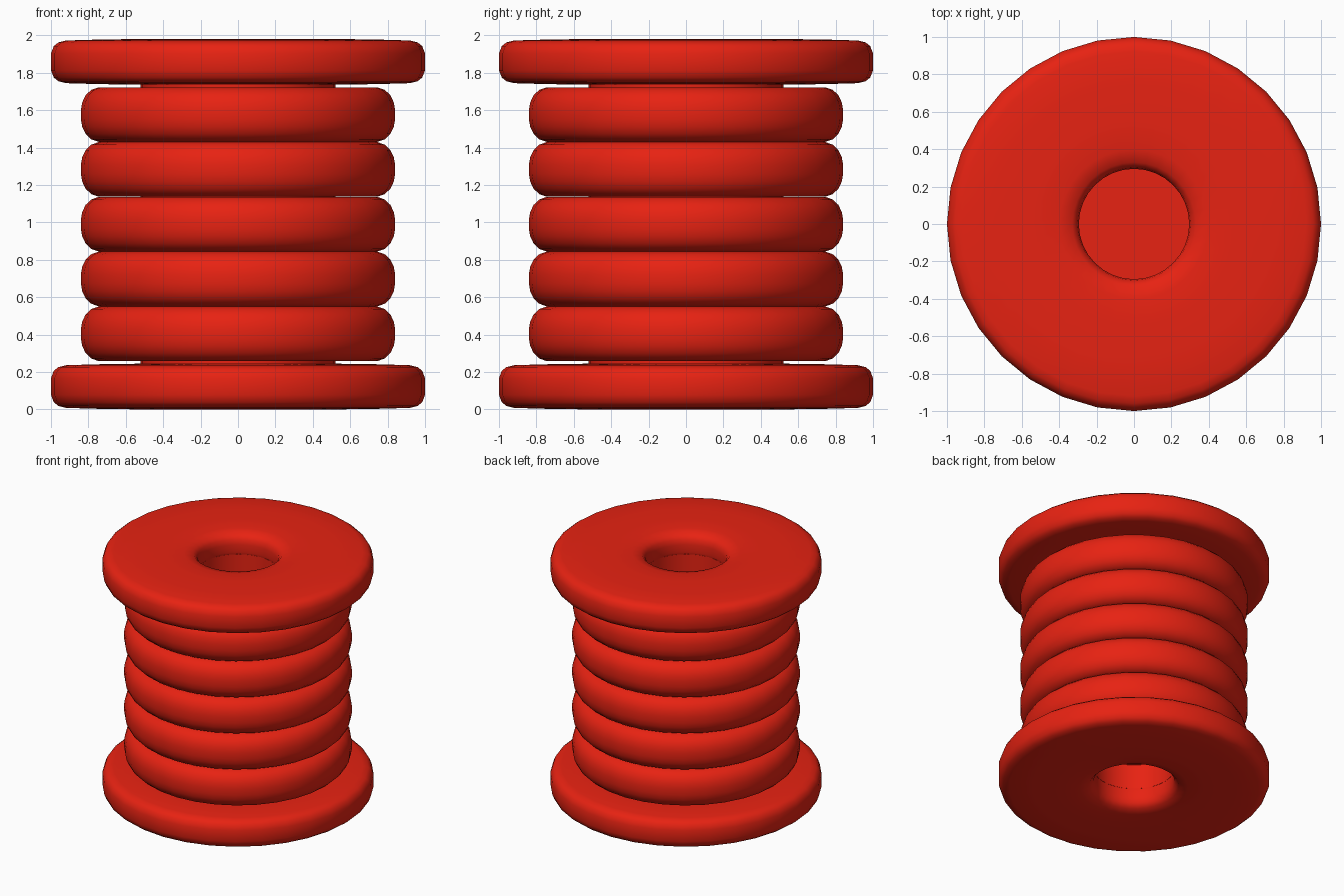
import bpy, bmesh, math

if "Cube" in bpy.data.objects:
    bpy.data.objects.remove(bpy.data.objects["Cube"])

SEGMENTS = 32
MID = 0.99  # half of the total height

red = bpy.data.materials.new("red")
red.diffuse_color = (0.8, 0.016, 0.006, 1)
red.use_nodes = True
red.node_tree.nodes["Principled BSDF"].inputs["Base Color"].default_value = red.diffuse_color


def lathe(name, profile, z=0.0, closed=True):
    """Spin an (r, z) profile around the vertical axis."""
    bm = bmesh.new()
    verts = [bm.verts.new((r, 0, h)) for r, h in profile]
    pairs = list(zip(verts, verts[1:]))
    if closed:
        pairs.append((verts[-1], verts[0]))
    edges = [bm.edges.new(p) for p in pairs]
    bmesh.ops.spin(bm, geom=verts + edges, cent=(0, 0, 0), axis=(0, 0, 1),
                   angle=math.tau, steps=SEGMENTS)
    bmesh.ops.remove_doubles(bm, verts=bm.verts, dist=0.0005)
    bmesh.ops.recalc_face_normals(bm, faces=bm.faces)
    mesh = bpy.data.meshes.new(name)
    bm.to_mesh(mesh)
    bm.free()
    obj = bpy.data.objects.new(name, mesh)
    bpy.context.collection.objects.link(obj)
    obj.location.z = z
    mesh.materials.append(red)
    bpy.ops.object.select_all(action='DESELECT')
    obj.select_set(True)
    bpy.context.view_layer.objects.active = obj
    bpy.ops.object.shade_smooth_by_angle(angle=math.radians(50))
    return obj


def symmetric(half):
    """Complete an upper half profile with its mirrored lower half."""
    return half + [(r, -h) for r, h in reversed(half)]


# Rounded end flanges with a softened centre hole
flange = symmetric([(0.295, 0.03), (0.302, 0.07), (0.33, 0.103), (0.40, 0.118),
                    (0.54, 0.122), (0.75, 0.119), (0.92, 0.114),
                    (0.96, 0.104), (0.985, 0.084), (1.0, 0.045)])
flange = flange[:10] + flange[10:]
lathe("bottom_flange", flange, 0.122)
lathe("top_flange", flange, 2 * MID - 0.122)

# Stack of five rounded thread coils
coil = symmetric([(0.50, 0.146), (0.745, 0.146), (0.785, 0.132),
                  (0.815, 0.103), (0.833, 0.065), (0.84, 0.025)])
for i in range(5):
    lathe(f"coil_{i + 1}", coil, MID + (i - 2) * 0.293)

# Core with recessed ends closing the hole
core = symmetric([(0, 0.62), (0.297, 0.62), (0.297, 0.82), (0.52, 0.82)])
lathe("core", core, MID, closed=False)
